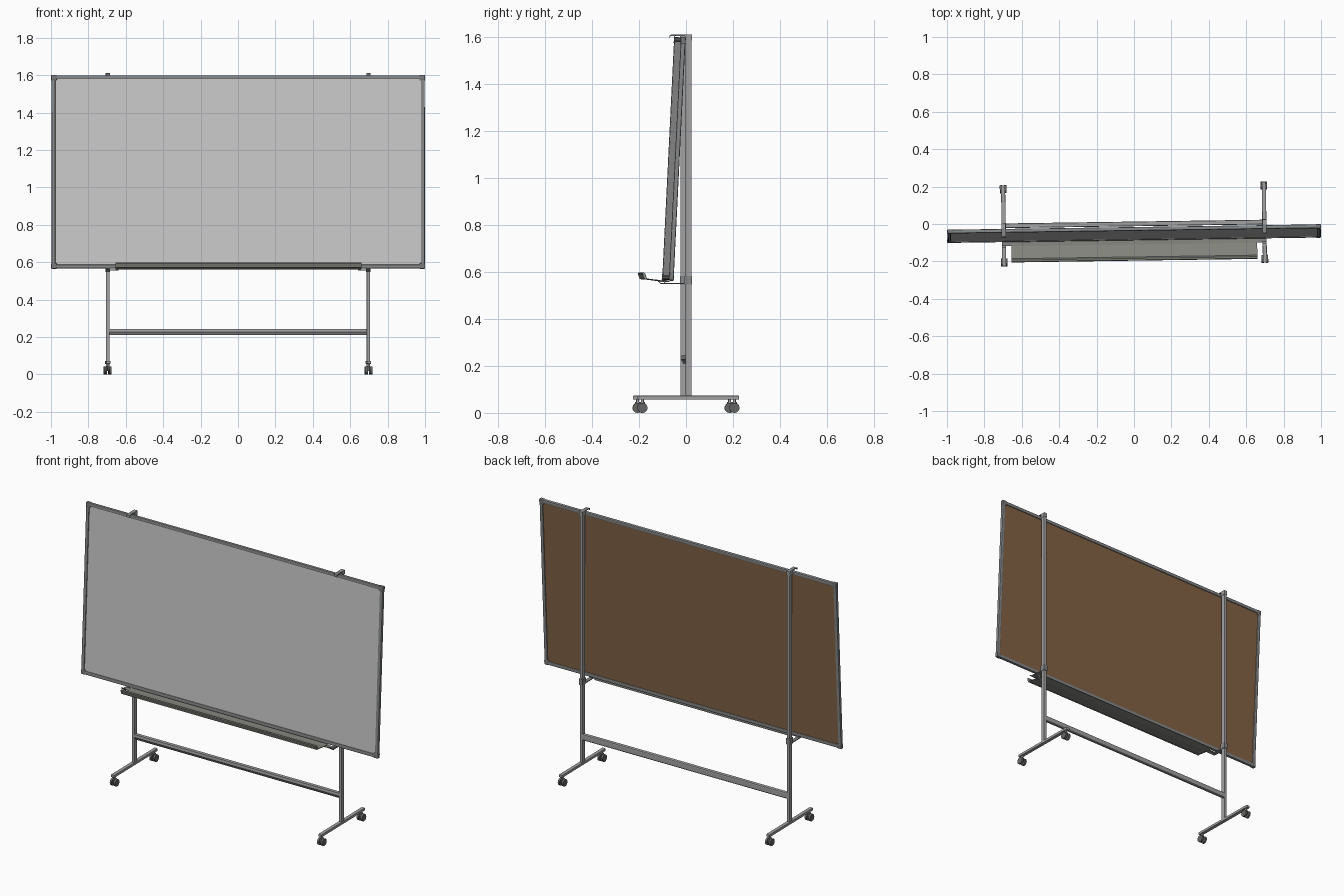
import bpy, bmesh, math
from mathutils import Matrix, Vector

if "Cube" in bpy.data.objects:
    bpy.data.objects.remove(bpy.data.objects["Cube"])

YAW = Matrix.Rotation(0.0145, 4, 'Z')          # whole stand is turned very slightly
TILT = Matrix.Translation((0, -0.0515, 1.083)) @ Matrix.Rotation(-0.0495, 4, 'X')
ID = Matrix.Identity(4)


def mat(name, r, g, b):
    m = bpy.data.materials.new(name)
    m.diffuse_color = (r, g, b, 1)
    m.use_nodes = True
    m.node_tree.nodes["Principled BSDF"].inputs["Base Color"].default_value = m.diffuse_color
    return m


STEEL = mat("steel grey", 0.36, 0.36, 0.36)
FRAME = mat("frame grey", 0.24, 0.245, 0.25)
WHITE = mat("writing surface", 0.58, 0.58, 0.58)
CORK = mat("cork brown", 0.23, 0.125, 0.06)
TRAY = mat("tray grey", 0.25, 0.25, 0.225)
CORNER = mat("corner grey", 0.19, 0.19, 0.195)
WHEEL = mat("wheel grey", 0.13, 0.13, 0.125)


def finish(bm, name, material, m=ID, smooth=False):
    bmesh.ops.recalc_face_normals(bm, faces=bm.faces)
    bm.transform(YAW @ m)
    me = bpy.data.meshes.new(name)
    bm.to_mesh(me)
    bm.free()
    me.materials.append(material)
    ob = bpy.data.objects.new(name, me)
    bpy.context.collection.objects.link(ob)
    if smooth:
        bpy.context.view_layer.objects.active = ob
        ob.select_set(True)
        bpy.ops.object.shade_smooth_by_angle(angle=math.radians(35))
        ob.select_set(False)
    return ob


def box(name, lo, hi, material, m=ID, bevel=0.0):
    lo, hi = Vector(lo), Vector(hi)
    bm = bmesh.new()
    bmesh.ops.create_cube(bm, size=1)
    bm.transform(Matrix.Translation((lo + hi) / 2) @ Matrix.Diagonal((*(hi - lo), 1)))
    if bevel:
        bmesh.ops.bevel(bm, geom=bm.edges[:], offset=bevel, segments=2,
                        profile=0.5, affect='EDGES')
    return finish(bm, name, material, m)


def extrude_x(name, pts, x0, x1, material, m=ID):
    """Closed (y, z) outline swept along x."""
    bm = bmesh.new()
    f = bm.faces.new([bm.verts.new((x0, y, z)) for y, z in pts])
    r = bmesh.ops.extrude_face_region(bm, geom=[f])
    vs = [v for v in r['geom'] if isinstance(v, bmesh.types.BMVert)]
    bmesh.ops.translate(bm, verts=vs, vec=(x1 - x0, 0, 0))
    return finish(bm, name, material, m)


def sheet(path, t):
    """Outline of a bent sheet: the path and its copy raised by t."""
    return path + [(y, z + t) for y, z in reversed(path)]


def cyl(name, c, r, depth, axis, material, seg=24):
    bm = bmesh.new()
    bmesh.ops.create_cone(bm, cap_ends=True, segments=seg, radius1=r, radius2=r, depth=depth)
    rot = Matrix.Rotation(math.pi / 2, 4, 'Y') if axis == 'X' else ID
    bm.transform(Matrix.Translation(c) @ rot)
    return finish(bm, name, material, smooth=True)


# Board: writing face, cork back, frame rails and corner caps
W, H, B, T = 0.998, 0.517, 0.021, 0.010
box("writing_panel", (-W + .01, -.005, -H + .01), (W - .01, 0, H - .01), WHITE, TILT)
box("cork_panel", (-W + .01, 0, -H + .01), (W - .01, .005, H - .01), CORK, TILT)
for s, side in ((-1, "left"), (1, "right")):
    a, b = sorted((s * W, s * (W - B)))
    box(f"frame_{side}", (a, -T, -H + .02), (b, T, H - .02), FRAME, TILT, .005)
    for t, end in ((-1, "bottom"), (1, "top")):
        a, b = sorted((s * (W + .002), s * (W - .029)))
        c, d = sorted((t * (H + .002), t * (H - .029)))
        box(f"corner_{end}_{side}", (a, -T - .001, c), (b, T + .001, d), CORNER, TILT, .005)
for t, end in ((-1, "bottom"), (1, "top")):
    c, d = sorted((t * H, t * (H - B)))
    box(f"frame_{end}", (-W + .02, -T, c), (W - .02, T, d), FRAME, TILT, .005)

# Uprights with feet, casters, hooks and tray brackets
P = 0.697
for s, side in ((-1, "left"), (1, "right")):
    x = s * P
    box(f"post_{side}", (x - .009, -.013, .068), (x + .009, .013, 1.608), STEEL, bevel=.002)
    box(f"foot_{side}", (x - .011, -.216, .057), (x + .011, .216, .073), STEEL, bevel=.002)
    box(f"post_cap_{side}", (x - .011, -.015, 1.585), (x + .011, .015, 1.611), STEEL)
    hook = [(-.062, 1.595), (-.060, 1.602), (-.053, 1.606), (.012, 1.606)]
    extrude_x(f"top_hook_{side}", sheet(hook, .005), x - .011, x + .011, FRAME)
    box(f"bracket_collar_{side}", (x - .012, -.016, .547), (x + .012, .016, .584), FRAME)
    arm = [(-.115, .563), (-.108, .561), (-.098, .549), (-.012, .549)]
    extrude_x(f"bracket_arm_{side}", sheet(arm, .005), x - .011, x + .011, FRAME)
    for t, end in ((-1, "front"), (1, "back")):
        y = t * .196
        cyl(f"caster_stem_{end}_{side}", (x, y, .049), .006, .022, 'Z', STEEL, 12)
        box(f"caster_body_{end}_{side}", (x - .005, y - .011, .018), (x + .005, y + .011, .046),
            CORNER, bevel=.002)
        for k in (-1, 1):
            tag = "inner" if k * s < 0 else "outer"
            cyl(f"wheel_{tag}_{end}_{side}", (x + k * .012, y, .0215), .0215, .012, 'X', WHEEL)

# Cross bar with a sloped lower front
bar = [(-.012, .228), (-.010, .244), (.011, .244), (.013, .240), (.013, .214),
       (.010, .210), (-.001, .210)]
extrude_x("cross_bar", bar, -P, P, STEEL)

# Pen tray with raised front lip, resting on the bracket arms
floor = [(-.195, .590), (-.191, .592), (-.180, .570), (-.110, .561), (-.060, .561)]
extrude_x("pen_tray", sheet(floor, .003), -.657, .657, TRAY)
lip = [(-.196, .594), (-.192, .598), (-.184, .596), (-.176, .573), (-.180, .568), (-.188, .571)]
extrude_x("tray_lip", lip, -.657, .657, TRAY)
# Slim rails joining the tray to the brackets
for s, side in ((-1, "left"), (1, "right")):
    a, b = sorted((s * .64, s * .705))
    box(f"tray_tab_{side}", (a, -.108, .557), (b, -.080, .561), FRAME)
